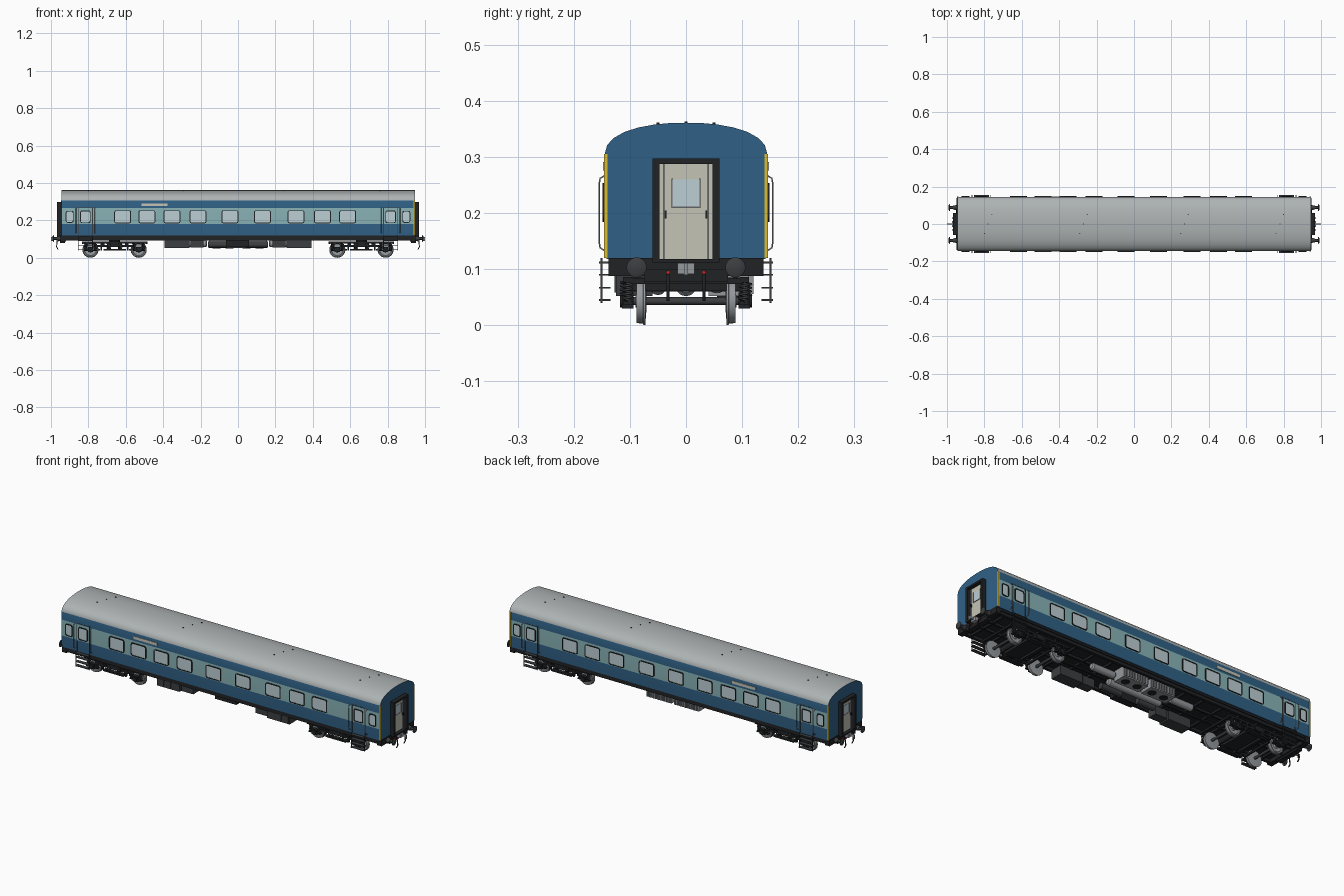
import bpy, bmesh, math
from mathutils import Vector

if "Cube" in bpy.data.objects:
    bpy.data.objects.remove(bpy.data.objects["Cube"])

def mat(name, r, g, b):
    m = bpy.data.materials.new(name)
    m.diffuse_color = (r, g, b, 1)
    m.use_nodes = True
    m.node_tree.nodes["Principled BSDF"].inputs["Base Color"].default_value = m.diffuse_color
    return m

BLUE = mat("blue", .03, .12, .24)
BAND = mat("pale_blue", .25, .45, .47)
ROOF = mat("roof_grey", .42, .45, .45)
BLACK = mat("black", .015, .016, .018)
DARK = mat("dark_grey", .045, .048, .052)
STEEL = mat("steel", .3, .32, .34)
GLASS = mat("glass", .5, .62, .66)
CREAM = mat("cream", .55, .55, .47)
YELLOW = mat("yellow", .7, .5, .03)
RED = mat("red", .6, .02, .02)
S = (-1, 1)
ENDS = [(sx, sy) for sx in S for sy in S]


class Part:
    """Collects shapes for one named object."""
    def __init__(self, name, material):
        self.name, self.mats, self.bm = name, [material], bmesh.new()

    def box(self, x0, x1, y0, y1, z0, z1):
        v = [self.bm.verts.new((x, y, z)) for x in (x0, x1) for y in (y0, y1) for z in (z0, z1)]
        for f in ((0, 1, 3, 2), (4, 6, 7, 5), (0, 4, 5, 1), (2, 3, 7, 6), (0, 2, 6, 4), (1, 5, 7, 3)):
            self.bm.faces.new([v[i] for i in f])
        return self

    def skin(self, loops, cap0=True, cap1=True):
        vs = [[self.bm.verts.new(p) for p in l] for l in loops]
        n = len(vs[0])
        for a, b in zip(vs, vs[1:]):
            for i in range(n):
                self.bm.faces.new((a[i], a[(i + 1) % n], b[(i + 1) % n], b[i]))
        if cap0: self.bm.faces.new(vs[0][::-1])
        if cap1: self.bm.faces.new(vs[-1])
        return self

    def lathe(self, c, axis, prof, n=20):
        """prof: (distance along axis, radius)"""
        def pt(t, r, a):
            p = Vector((0, 0, 0))
            p[axis] = t
            p[(axis + 1) % 3] = r * math.cos(a)
            p[(axis + 2) % 3] = r * math.sin(a)
            return p + Vector(c)
        return self.skin([[pt(t, r, 2 * math.pi * i / n) for i in range(n)] for t, r in prof])

    def cyl(self, c, axis, r, length, n=20):
        return self.lathe(c, axis, [(-length / 2, r), (length / 2, r)], n)

    def done(self):
        bmesh.ops.recalc_face_normals(self.bm, faces=self.bm.faces[:])
        me = bpy.data.meshes.new(self.name)
        self.bm.to_mesh(me)
        self.bm.free()
        for m in self.mats: me.materials.append(m)
        ob = bpy.data.objects.new(self.name, me)
        bpy.context.collection.objects.link(ob)
        bpy.ops.object.select_all(action='DESELECT')
        ob.select_set(True)
        bpy.context.view_layer.objects.active = ob
        bpy.ops.object.shade_smooth_by_angle(angle=math.radians(35))
        return ob


def tube(name, paths, r, material):
    cu = bpy.data.curves.new(name, 'CURVE')
    cu.dimensions, cu.bevel_depth, cu.bevel_resolution, cu.use_fill_caps = '3D', r, 1, True
    for p in paths:
        s = cu.splines.new('POLY')
        s.points.add(len(p) - 1)
        for q, co in zip(s.points, p): q.co = (*co, 1)
    cu.materials.append(material)
    bpy.context.collection.objects.link(bpy.data.objects.new(name, cu))


def rrect(x, z, w, h, r, y):
    pts = []
    for k, (sx, sz) in enumerate(((1, 1), (-1, 1), (-1, -1), (1, -1))):
        for j in range(4):
            a = math.pi / 2 * (k + j / 3)
            pts.append((x + sx * (w / 2 - r) + r * math.cos(a), y, z + sz * (h / 2 - r) + r * math.sin(a)))
    return pts

# body shell: livery bands follow the cross-section
half = [(.142, .118), (.1455, .18), (.1455, .265), (.1445, .307), (.1405, .321), (.130, .333),
        (.11, .3445), (.085, .3525), (.055, .358), (.027, .3605), (0, .361)]
ring = half + [(-y, z) for y, z in half[-2::-1]]
body = Part("coach_body", BLUE)
body.mats += [BAND, ROOF]
body.skin([[(x, y, z) for y, z in ring] for x in (-.945, .945)])
for f in body.bm.faces:
    z = f.calc_center_median().z
    if len(f.verts) == 4:
        f.material_index = 2 if z > .307 else 1 if .18 < z < .265 else 0
body.done()

# side windows, mirrored to both sides
wins = [(x, .09, .07) for x in (-.617, -.487, -.353, -.214, -.043, .131, .31, .452, .586)]
wins += [(s * .9, .042, .064) for s in S] + [(s * .816, .056, .068) for s in S]
frames, panes = Part("window_frames", BLACK), Part("window_panes", GLASS)
for x, w, h in wins:
    for s in S:
        o, i = (w, h, .01), (w - .009, h - .009, .007)
        frames.skin([rrect(x, .219, *d, s * y) for d, y in ((o, .144), (o, .149), (i, .149), (i, .144))], False, False)
        panes.skin([rrect(x, .219, *i, s * y) for y in (.145, .1468)])
frames.done(), panes.done()

# door seams, destination board, corner stripes
seams, board, stripe = Part("door_seams", DARK), Part("side_board", CREAM), Part("corner_stripes", YELLOW)
for s in S:
    for e in S:
        for d in (.778, .853):
            seams.box(e * d - .0015, e * d + .0015, s * .1405, s * .1463, .122, .27)
        seams.box(e * .816 - .039, e * .816 + .039, s * .14, s * .1463, .268, .271)
    board.box(-.516, -.377, s * .14, s * .1475, .276, .291)
for e, s in ((1, -1), (1, 1), (-1, 1)):
    stripe.box(e * .937, e * .9455, s * .14, s * .1462, .12, .305)
seams.done(), board.done(), stripe.done()
tube("door_handrails", [[(e * d, s * .143, .132), (e * d, s * .153, .138), (e * d, s * .155, .15), (e * d, s * .155, .25),
                         (e * d, s * .153, .262), (e * d, s * .143, .268)] for e, s in ENDS for d in (.765, .866)], .0016, STEEL)

# roof fittings
vents = Part("roof_fittings", DARK)
for x in (-.78, -.27, .27, .78):
    for y in (-.05, 0, .05):
        vents.cyl((x + y * .4, y, .36 - abs(y) * .03), 2, .003, .006, 8)
vents.done()

# gangways and end doors
gang, door, dwin, trim = Part("gangway_frames", BLACK), Part("end_doors", CREAM), Part("end_door_windows", GLASS), Part("end_door_trim", STEEL)
for e in S:
    for s in S:
        gang.box(e * .94, e * .968, s * .047, s * .06, .115, .297)
        trim.box(e * .94, e * .953, s * .038, s * .041, .118, .288)
        trim.box(e * .94, e * .952, s * .0235, s * .026, .21, .262)
        gang.box(e * .945, e * .957, s * .035, s * .038, .19, .205)
    gang.box(e * .94, e * .968, -.06, .06, .287, .297)
    gang.box(e * .94, e * .968, -.06, .06, .112, .118)
    door.box(e * .94, e * .949, -.047, .047, .118, .287)
    dwin.box(e * .94, e * .9505, -.0235, .0235, .212, .26)
    trim.box(e * .94, e * .952, -.026, .026, .209, .2125)
gang.done(), door.done(), dwin.done(), trim.done()

# underframe: floor, solebars, cross members, headstocks
under = Part("underframe", BLACK)
under.box(-.942, .942, -.137, .137, .108, .119)
for s in S:
    under.box(-.942, .942, s * .118, s * .132, .092, .11)
    under.box(-.94, .94, s * .028, s * .036, .095, .11)
    under.box(s * .92, s * .948, -.138, .138, .088, .12)
    under.box(s * .925, s * .952, -.075, .075, .078, .1)
for i in range(-8, 9):
    under.box(i * .11 - .005, i * .11 + .005, -.12, .12, .097, .11)
under.done()

# buffers, couplers and brake pipes
buf, coup, taps = Part("buffers", DARK), Part("couplers", STEEL), Part("pipe_taps", RED)
for e in S:
    for s in S:
        buf.lathe((0, s * .088, .103), 0, [(e * t, r) for t, r in ((.945, .013), (.968, .011), (.968, .007), (.984, .007),
                                                                 (.984, .017), (.988, .018), (.991, .012))], 24)
        taps.cyl((e * .958, s * .032, .094), 0, .0035, .012, 10)
    coup.box(e * .945, e * .972, -.015, .015, .091, .111)
    coup.box(e * .97, e * 1, -.004, .004, .1, .111)
    coup.box(e * .992, e * 1, -.004, .004, .09, .102)
buf.done(), coup.done(), taps.done()
tube("brake_hoses", [[(e * .95, s * .032, .095), (e * .967, s * .032, .088), (e * .97, s * .032, .06), (e * .962, s * .032, .044)]
                     for e, s in ENDS], .003, BLACK)

# door steps
steps = Part("door_steps", DARK)
for e, s in ENDS:
    for z in (.045, .067, .09, .112):
        steps.box(e * .776, e * .856, s * .135, s * .155, z - .0015, z + .0015)
    for d in (.778, .854):
        steps.box(e * d - .002, e * d + .002, s * .149, s * .152, .04, .12)
steps.done()

# bogies: wheelsets, side frames, axle boxes, springs
wheels, axles, bog, springs = Part("wheels", STEEL), Part("axles", DARK), Part("bogie_frames", BLACK), []
def coil(x, y, z0, z1, r, turns):
    n = turns * 8
    springs.append([(x + r * math.cos(i * math.pi / 4), y + r * math.sin(i * math.pi / 4), z0 + (z1 - z0) * i / n) for i in range(n + 1)])
for b in (-.66, .66):
    for w in (b - .129, b + .129):
        axles.cyl((w, 0, .043), 1, .007, .2, 12)
        for s in S:
            wheels.lathe((w, 0, .043), 1, [(s * y, r) for y, r in ((.07, .01), (.072, .034), (.072, .043), (.076, .0425), (.077, .040),
                                           (.088, .039), (.088, .033), (.082, .031), (.081, .014), (.09, .011))], 32)
            bog.box(w - .014, w + .014, s * .094, s * .114, .03, .058)
            bog.cyl((w, s * .114, .043), 1, .011, .008, 16)
            bog.box(w - .034, w + .034, s * .095, s * .112, .036, .042)
            for d in (-.025, .025):
                coil(w + d, s * .104, .042, .078, .008, 5)
    for s in S:
        bog.box(b - .175, b + .175, s * .096, s * .112, .076, .086)
        bog.box(b - .095, b + .095, s * .098, s * .11, .058, .068)
        bog.box(b - .06, b + .06, s * .092, s * .116, .038, .046)
        for d in (-.03, .03):
            coil(b + d, s * .106, .046, .078, .01, 5)
        for d in (-.07, .07):
            bog.box(b + d - .004, b + d + .004, s * .098, s * .112, .04, .08)
        bog.box(b + s * .165, b + s * .175, -.1, .1, .074, .084)
        bog.box(b + s * .055, b + s * .07, -.1, .1, .062, .082)
        bog.box(b + s * .078, b + s * .086, -.09, .09, .038, .048)
    bog.box(b - .04, b + .04, -.112, .112, .06, .085)
    bog.cyl((b, 0, .095), 2, .03, .03, 20)
wheels.done(), axles.done(), bog.done()
tube("bogie_springs", springs, .0022, DARK)

# underfloor equipment: front boxes, back cooling unit, tanks
boxes, unit, fans, tanks = Part("battery_boxes", DARK), Part("cooling_unit", STEEL), Part("cooling_fans", BLACK), Part("air_tanks", STEEL)
for s in S:
    boxes.box(s * .26, s * .393, -.125, -.06, .052, .1)
    boxes.box(s * .185, s * .255, -.115, -.065, .055, .1)
    for k in range(3):
        boxes.box(s * (.268 + .042 * k), s * (.302 + .042 * k), -.127, -.12, .058, .092)
    unit.box(s * .008, s * .155, .04, .112, .052, .108)
    for k in range(9):
        unit.box(s * (.014 + k * .016), s * (.02 + k * .016), .11, .12, .056, .1)
    for k in (.045, .115):
        fans.cyl((s * k, .076, .0515), 2, .021, .003, 24)
    tanks.lathe((s * .235, .055, .075), 0, [(-.07, .012), (-.063, .018), (.063, .018), (.07, .012)], 20)
fans.box(-.065, .06, -.1, -.06, .058, .098)
tanks.lathe((0, 0, .07), 0, [(-.16, .012), (-.152, .018), (.152, .018), (.16, .012)], 20)
boxes.cyl((.1, -.05, .07), 0, .016, .12).cyl((-.11, -.05, .07), 0, .016, .1)
boxes.done(), unit.done(), fans.done(), tanks.done()
tube("floor_pipes", [[(-.5, y, .094), (.5, y, .094)] for y in (-.02, .02)], .003, DARK)
